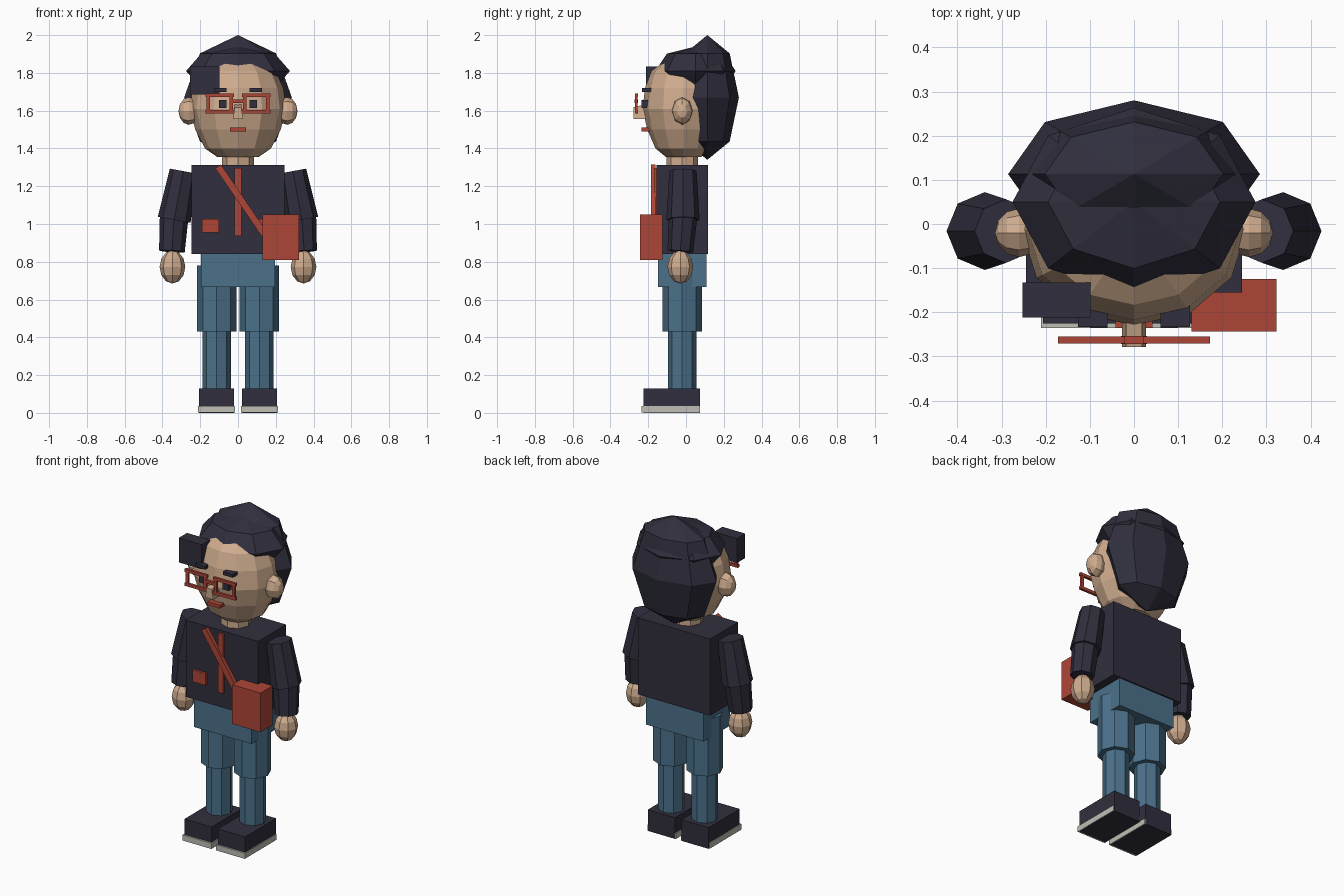
import bpy, bmesh, math
from mathutils import Vector, Matrix

if "Cube" in bpy.data.objects:
    bpy.data.objects.remove(bpy.data.objects["Cube"])


def material(name, rgb):
    m = bpy.data.materials.new(name)
    m.diffuse_color = (*rgb, 1)
    m.use_nodes = True
    m.node_tree.nodes["Principled BSDF"].inputs["Base Color"].default_value = m.diffuse_color
    return m


NAVY = material("dark navy", (0.030, 0.028, 0.047))
SKIN = material("skin", (0.62, 0.41, 0.27))
DENIM = material("denim blue", (0.070, 0.165, 0.255))
RED = material("brick red", (0.42, 0.060, 0.037))
SOLE = material("sole grey", (0.52, 0.52, 0.46))


def finish(name, bm, mat):
    bmesh.ops.recalc_face_normals(bm, faces=bm.faces)
    me = bpy.data.meshes.new(name)
    bm.to_mesh(me)
    bm.free()
    me.materials.append(mat)
    ob = bpy.data.objects.new(name, me)
    bpy.context.collection.objects.link(ob)
    return ob


def box(name, mat, x, y, z):
    """Box from its (low, high) range on each axis."""
    bm = bmesh.new()
    bmesh.ops.create_cube(bm, size=1)
    for v in bm.verts:
        v.co = [r[0] if c < 0 else r[1] for c, r in zip(v.co, (x, y, z))]
    return finish(name, bm, mat)


def limb(name, mat, top, bottom, r_top, r_bottom, sides=8):
    """Tapered prism between two points."""
    a, b = Vector(bottom), Vector(top)
    bm = bmesh.new()
    bmesh.ops.create_cone(bm, cap_ends=True, segments=sides,
                          radius1=r_bottom, radius2=r_top, depth=(b - a).length)
    d = (b - a).normalized()
    turn = Vector((0, 0, 1)).rotation_difference(d).to_matrix().to_4x4()
    bmesh.ops.transform(bm, matrix=Matrix.Translation((a + b) / 2) @ turn, verts=bm.verts)
    return finish(name, bm, mat)


def ball(name, mat, centre, radii, segs=8, rings=4, along_x=False):
    bm = bmesh.new()
    bmesh.ops.create_uvsphere(bm, u_segments=segs, v_segments=rings, radius=1)
    m = Matrix.Translation(centre) @ Matrix.Diagonal((*radii, 1))
    if along_x:
        m = m @ Matrix.Rotation(math.pi / 2, 4, 'Y')
    bmesh.ops.transform(bm, matrix=m, verts=bm.verts)
    return finish(name, bm, mat)


def loft(name, mat, rings, cy, squash, sides):
    """Stacked rings given as (height, half width)."""
    bm = bmesh.new()
    loops = []
    for z, r in rings:
        loops.append([bm.verts.new((r * math.cos(t), cy + squash * r * math.sin(t), z))
                      for t in (2 * math.pi * i / sides for i in range(sides))])
    for lo, hi in zip(loops, loops[1:]):
        for i in range(sides):
            j = (i + 1) % sides
            bm.faces.new((lo[i], lo[j], hi[j], hi[i]))
    bm.faces.new(loops[0])
    bm.faces.new(loops[-1])
    return finish(name, bm, mat)


def span(s, a, b):
    return tuple(sorted((s * a, s * b)))


# Paired parts
for s, side in ((-1, "left"), (1, "right")):
    # Feet and legs
    box(f"{side}_shoe", NAVY, span(s, 0.022, 0.206), (-0.225, 0.075), (0, 0.13))
    box(f"{side}_sole", SOLE, span(s, 0.016, 0.211), (-0.235, 0.073), (0.001, 0.036))
    limb(f"{side}_shin", DENIM, (s * 0.113, -0.02, 0.45), (s * 0.113, -0.02, 0.12), 0.075, 0.075)
    limb(f"{side}_thigh", DENIM, (s * 0.113, -0.02, 0.78), (s * 0.113, -0.02, 0.43), 0.104, 0.104)
    # Arms and hands
    limb(f"{side}_upper_arm", NAVY, (s * 0.29, -0.016, 1.28), (s * 0.338, -0.016, 1.022), 0.072, 0.088)
    limb(f"{side}_forearm", NAVY, (s * 0.338, -0.016, 1.04), (s * 0.35, -0.03, 0.855), 0.076, 0.068)
    ball(f"{side}_hand", SKIN, (s * 0.347, -0.03, 0.773), (0.068, 0.068, 0.088), 8, 6)
    # Ears
    ball(f"{side}_ear", SKIN, (s * 0.26, -0.02, 1.598), (0.055, 0.055, 0.073), 8, 6, True)
    # Eyes, brows and spectacle rims
    box(f"{side}_eye", NAVY, span(s, 0.06, 0.1), (-0.235, -0.19), (1.613, 1.657))
    box(f"{side}_eyebrow", NAVY, span(s, 0.06, 0.127), (-0.233, -0.18), (1.70, 1.72))
    for n, z in (("lower", 1.586), ("upper", 1.672)):
        box(f"{side}_rim_{n}", RED, span(s, 0.02, 0.172), (-0.271, -0.255), (z, z + 0.018))
    for n, x in (("inner", 0.026), ("outer", 0.148)):
        box(f"{side}_rim_{n}", RED, span(s, x, x + 0.018), (-0.27, -0.256), (1.59, 1.687))
    # Jacket pocket
    box(f"{side}_pocket", RED, span(s, 0.1, 0.19), (-0.17, -0.15), (0.955, 1.027))

# Body
box("pelvis", DENIM, (-0.195, 0.195), (-0.147, 0.108), (0.667, 0.86))
box("jacket", NAVY, (-0.245, 0.245), (-0.155, 0.116), (0.842, 1.312))
limb("neck", SKIN, (0, -0.02, 1.42), (0, -0.02, 1.29), 0.084, 0.084)

# Head and face
loft("head", SKIN, [(1.355, 0.11), (1.40, 0.175), (1.50, 0.226), (1.61, 0.255),
                    (1.72, 0.24), (1.81, 0.20), (1.86, 0.12)], -0.013, 0.85, 12)
nose = box("nose", SKIN, (-0.027, 0.027), (-0.279, -0.2), (1.557, 1.638))
for v in nose.data.vertices:
    if v.co.z > 1.6:
        v.co.x *= 0.65
        if v.co.y < -0.25:
            v.co.z -= 0.02
box("mouth", RED, (-0.042, 0.042), (-0.236, -0.19), (1.49, 1.51))
box("spectacle_bridge", RED, (-0.03, 0.03), (-0.272, -0.254), (1.64, 1.658))

# Hair
ball("back_hair", NAVY, (0, 0.113, 1.67), (0.285, 0.167, 0.33))
ball("hair_cap", NAVY, (0, 0.05, 1.81), (0.275, 0.213, 0.13))
box("hair_fringe", NAVY, (-0.253, -0.098), (-0.212, -0.132), (1.685, 1.835))

# Jacket front and bag
box("zip", RED, (-0.018, 0.018), (-0.17, -0.15), (0.937, 1.297))
a, b = Vector((-0.105, 0, 1.305)), Vector((0.14, 0, 0.945))
strap = box("bag_strap", RED, (-0.018, 0.018), (-0.012, 0.012),
            (-(a - b).length / 2, (a - b).length / 2))
strap.data.transform(Matrix.Translation((a + b) / 2 + Vector((0, -0.173, 0)))
                     @ Matrix.Rotation(math.atan2(a.x - b.x, a.z - b.z), 4, 'Y'))
box("shoulder_bag", RED, (0.13, 0.323), (-0.243, -0.125), (0.81, 1.05))
